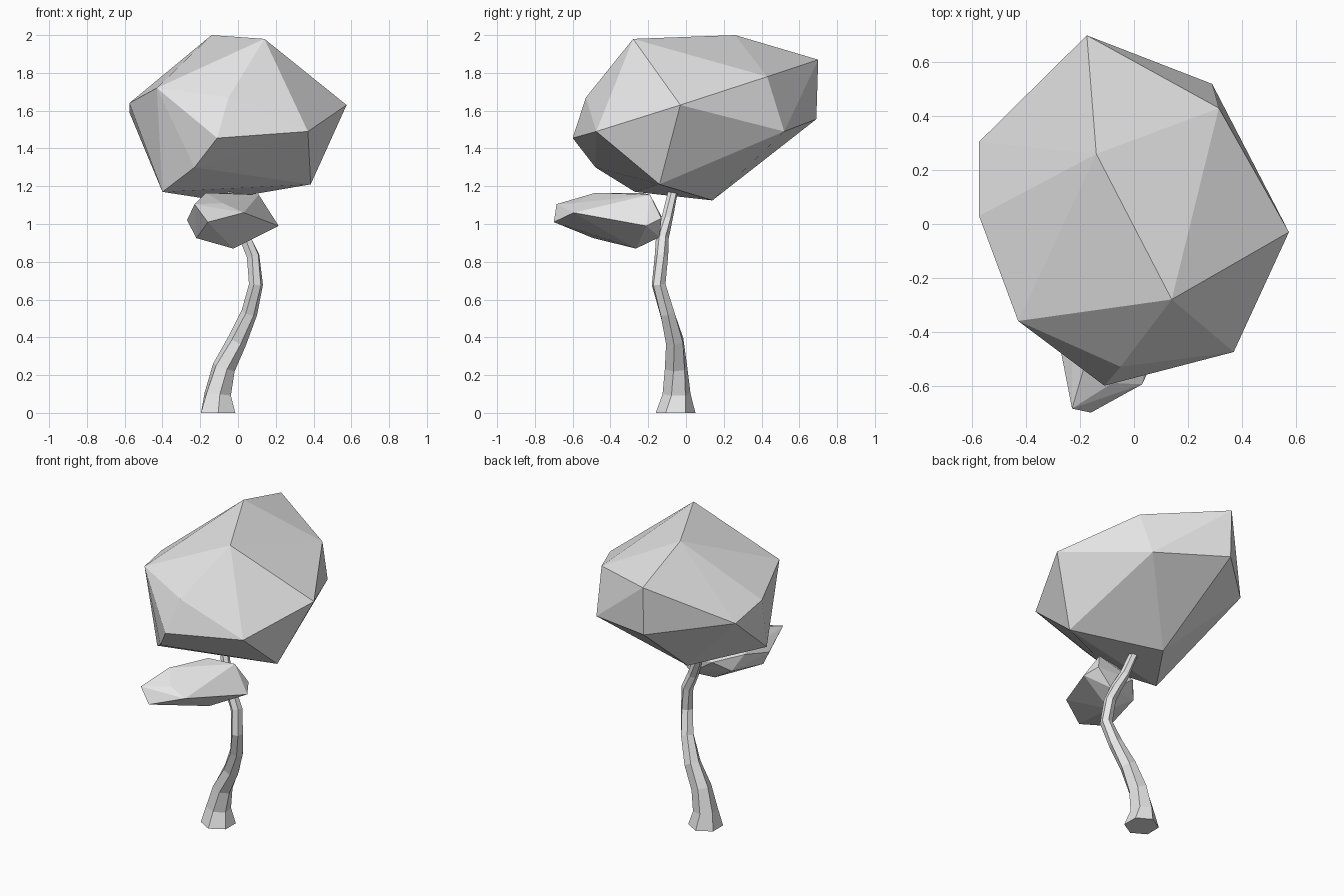
import bpy, bmesh, math
from mathutils import Vector

cube = bpy.data.objects.get("Cube")
if cube:
    bpy.data.objects.remove(cube)

# Single flat colour
grey = bpy.data.materials.new("pale_grey")
grey.use_nodes = True
grey.diffuse_color = (0.8, 0.8, 0.8, 1)
bsdf = next(n for n in grey.node_tree.nodes if n.type == 'BSDF_PRINCIPLED')
bsdf.inputs["Base Color"].default_value = grey.diffuse_color


def finish(bm, name):
    bmesh.ops.recalc_face_normals(bm, faces=bm.faces)
    mesh = bpy.data.meshes.new(name)
    bm.to_mesh(mesh)
    bm.free()
    mesh.materials.append(grey)
    obj = bpy.data.objects.new(name, mesh)
    bpy.context.collection.objects.link(obj)
    return obj


def faceted_clump(name, corners):
    """Closed rock-like foliage clump stretched over a few corner points."""
    bm = bmesh.new()
    for c in corners:
        bm.verts.new(c)
    bmesh.ops.convex_hull(bm, input=bm.verts)
    loose = [v for v in bm.verts if not v.link_faces]
    bmesh.ops.delete(bm, geom=loose, context='VERTS')
    return finish(bm, name)


def tapered_tube(name, stations, sides):
    """Low-poly tube through (x, y, z, radius) stations, slightly twisted."""
    bm = bmesh.new()
    rings = []
    for i, (x, y, z, r) in enumerate(stations):
        before = Vector(stations[max(i - 1, 0)][:3])
        after = Vector(stations[min(i + 1, len(stations) - 1)][:3])
        lean = (after - before).normalized()
        if i == 0:
            lean = Vector((0, 0, 1))
        turn = Vector((0, 0, 1)).rotation_difference(lean)
        ring = []
        for k in range(sides):
            a = math.tau * k / sides + 0.15 * i + math.pi / 6
            offset = turn @ Vector((r * math.cos(a), r * math.sin(a), 0))
            ring.append(bm.verts.new(Vector((x, y, z)) + offset))
        rings.append(ring)
    for low, high in zip(rings, rings[1:]):
        for k in range(sides):
            n = (k + 1) % sides
            bm.faces.new((low[k], low[n], high[n], high[k]))
    bm.faces.new(rings[0][::-1])
    bm.faces.new(rings[-1])
    return finish(bm, name)


# Crooked trunk with a flared foot
tapered_tube("trunk", [
    (-.105, -.055, 0, .105), (-.107, -.05, .1, .075), (-.075, -.053, .24, .062),
    (-.005, -.06, .38, .052), (.06, -.1, .53, .043), (.095, -.145, .68, .038),
    (.08, -.13, .83, .036), (.035, -.125, .93, .034), (-.01, -.1, 1.03, .03),
    (-.06, -.065, 1.19, .026)], 6)

# Large upper crown
faceted_clump("upper_crown", [
    (.14, -.28, 1.98), (-.14, .26, 2), (.575, -.03, 1.63), (.37, -.475, 1.49),
    (-.11, -.6, 1.455), (-.43, -.36, 1.72), (-.05, -.53, 1.67),
    (-.575, .03, 1.64), (-.575, .305, 1.59), (-.175, .7, 1.87),
    (-.175, .69, 1.555), (.29, .52, 1.49), (.315, .43, 1.78),
    (.385, -.14, 1.21), (-.4, -.27, 1.17), (-.23, -.48, 1.3),
    (-.11, .14, 1.125)])

# Small lower crown in front of the trunk
faceted_clump("lower_crown", [
    (-.16, -.7, 1.01), (-.23, -.685, 1.105), (-.08, -.59, 1.11),
    (.03, -.595, 1.06), (-.17, -.48, 1.165), (-.055, -.23, 1.165),
    (.11, -.19, 1.155), (.08, -.32, 1.11), (.168, -.13, 1.03),
    (.215, -.21, .99), (.06, -.14, .93), (-.025, -.265, .87),
    (-.22, -.49, .925), (-.27, -.48, 1.02), (-.1, -.13, 1.04),
    (-.23, -.28, 1.07), (-.18, -.22, .97)])
